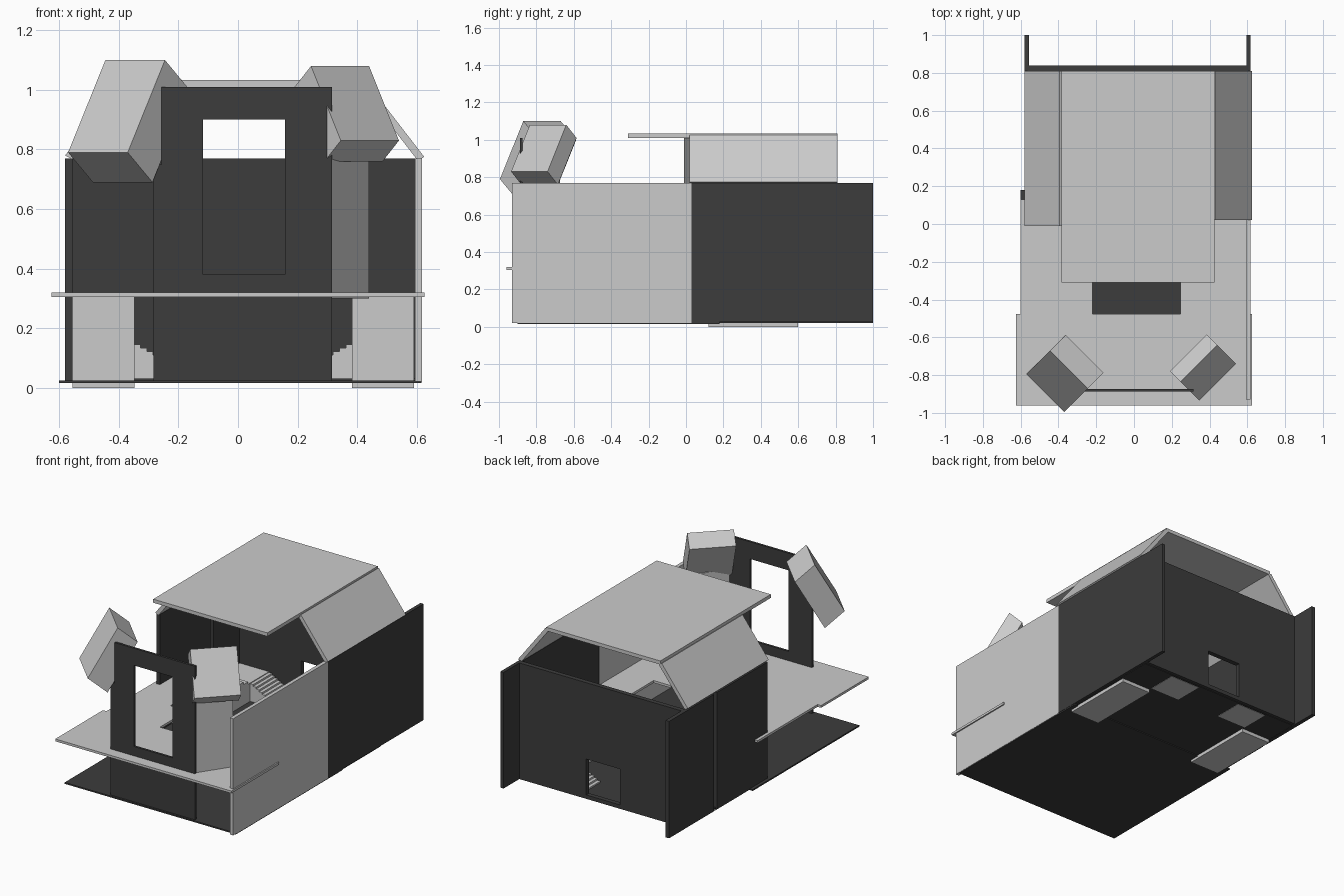
import bpy
from mathutils import Vector

if "Cube" in bpy.data.objects:
    bpy.data.objects.remove(bpy.data.objects["Cube"])

dark = bpy.data.materials.new("dark_panel")
dark.diffuse_color = (0.045, 0.045, 0.045, 1)
dark.use_nodes = True
dark.node_tree.nodes["Principled BSDF"].inputs["Base Color"].default_value = dark.diffuse_color

BOX_FACES = [(0, 2, 3, 1), (4, 5, 7, 6), (0, 1, 5, 4), (2, 6, 7, 3), (0, 4, 6, 2), (1, 3, 7, 5)]


def mesh(name, verts, faces, mat=None):
    me = bpy.data.meshes.new(name)
    me.from_pydata(verts, [], faces)
    ob = bpy.data.objects.new(name, me)
    bpy.context.collection.objects.link(ob)
    # consistent outward normals
    import bmesh
    bm = bmesh.new()
    bm.from_mesh(me)
    bmesh.ops.recalc_face_normals(bm, faces=bm.faces)
    bm.to_mesh(me)
    bm.free()
    if mat:
        me.materials.append(mat)
    return ob


def skew_box(name, origin, e1, e2, e3, mat=None):
    """Box from a corner and three edge vectors."""
    o, a, b, c = Vector(origin), Vector(e1), Vector(e2), Vector(e3)
    verts = [o + a * i + b * j + c * k for i in (0, 1) for j in (0, 1) for k in (0, 1)]
    return mesh(name, verts, BOX_FACES, mat)


def box(name, x, y, z, mat=None):
    return skew_box(name, (x[0], y[0], z[0]), (x[1] - x[0], 0, 0),
                    (0, y[1] - y[0], 0), (0, 0, z[1] - z[0]), mat)


def prism(name, pts, extrude, mat=None):
    """Extrude a closed outline of 3D points along a vector."""
    n = len(pts)
    verts = [Vector(p) for p in pts] + [Vector(p) + Vector(extrude) for p in pts]
    faces = [tuple(range(n)), tuple(range(2 * n - 1, n - 1, -1))]
    faces += [(i, (i + 1) % n, (i + 1) % n + n, i + n) for i in range(n)]
    return mesh(name, verts, faces, mat)


def steps(a0, a1, z0, z1, n):
    """Stair outline (along, z) rising from a0 to a1, without its base."""
    pts = []
    for i in range(n):
        z = z0 + (z1 - z0) * (i + 1) / n
        pts += [(a0 + (a1 - a0) * i / n, z), (a0 + (a1 - a0) * (i + 1) / n, z)]
    return pts


# ground floor
box("front_floor", (-0.60, 0.615), (-0.90, 0.18), (0.016, 0.025), dark)
box("back_floor", (-0.57, 0.60), (0.18, 0.82), (0.022, 0.032), dark)

# side walls
box("right_front_wall", (0.593, 0.617), (-0.93, 0.03), (0.022, 0.77))
box("right_back_wall", (0.595, 0.617), (0.03, 1.0), (0.025, 0.77), dark)
box("left_wall_rear", (-0.58, -0.555), (0.545, 1.0), (0.02, 0.77), dark)
box("left_wall_front", (-0.58, -0.555), (0.0, 0.515), (0.02, 0.77), dark)

# back wall with a doorway
box("back_wall_left", (-0.57, -0.12), (0.81, 0.84), (0.025, 0.77), dark)
box("back_wall_right", (0.12, 0.60), (0.81, 0.84), (0.025, 0.77), dark)
box("back_wall_lintel", (-0.12, 0.12), (0.81, 0.84), (0.28, 0.77), dark)
box("back_wall_sill", (-0.12, 0.12), (0.81, 0.84), (0.025, 0.05), dark)

# front wall with a window opening
fy = (-0.888, -0.873)
box("front_wall_base", (-0.283, 0.316), fy, (0.02, 0.38), dark)
box("front_wall_left", (-0.283, -0.118), fy, (0.38, 0.75), dark)
box("front_wall_left_top", (-0.256, -0.118), fy, (0.75, 0.90), dark)
box("front_wall_right", (0.157, 0.316), fy, (0.38, 0.90), dark)
box("front_wall_head", (-0.256, 0.316), fy, (0.90, 1.01), dark)
skew_box("angled_front_wall", (0.31, -0.875, 0.30), (0.13, 0.195, 0), (-0.010, 0.007, 0), (0, 0, 0.50))

# upper platform, with a stairwell opening
pz = (0.305, 0.32)
box("balcony", (-0.625, 0.625), (-0.96, -0.477), pz)
for side, xo, xa, xb in (("left", -0.60, -0.22, -0.34), ("right", 0.60, 0.245, 0.37)):
    box(side + "_platform", tuple(sorted((xo, xa))), (-0.477, -0.20), pz)
    box(side + "_platform_back", tuple(sorted((xo, xb))), (-0.20, 0.13), pz)

# two mirrored staircases, each turning at a landing
mid = 0.0175
for side, s in (("left", -1), ("right", 1)):
    xi, xo = mid + s * 0.365, mid + s * 0.5725
    flight = [(xi, y, z) for y, z in [(0.60, 0.0)] + steps(0.60, 0.12, 0.15, 0.305, 10) + [(0.12, 0.0)]]
    prism(side + "_upper_flight", flight, (xo - xi, 0, 0))
    box(side + "_landing", tuple(sorted((xi, xo))), (0.60, 0.81), (0.03, 0.15))
    a, b = mid + s * 0.155, xi
    low = [(x, 0.62, z) for x, z in [(a, 0.02)] + steps(a, b, 0.03, 0.145, 10) + [(b, 0.02)]]
    prism(side + "_lower_flight", low, (0, 0.19, 0))

# main roof: flat slab and two slopes
box("roof_top", (-0.385, 0.425), (-0.31, 0.81), (1.01, 1.033))
skew_box("left_roof_slope", (-0.58, -0.01, 0.78), (0.185, 0, 0.24), (0, 0.82, 0), (0.022, 0, -0.012))
skew_box("right_roof_slope", (0.625, 0.02, 0.775), (-0.193, 0, 0.25), (0, 0.79, 0), (-0.022, 0, -0.012))

# tilted corner turret roofs
skew_box("left_turret_roof", (-0.57, -0.795, 0.79), (0.2, -0.2, 0), (0.125, 0.125, 0.31), (0.083, 0.083, -0.10))
skew_box("right_turret_roof", (0.345, -0.935, 0.83), (0.195, 0.195, 0), (-0.10, 0.10, 0.25), (-0.055, 0.055, -0.07))
